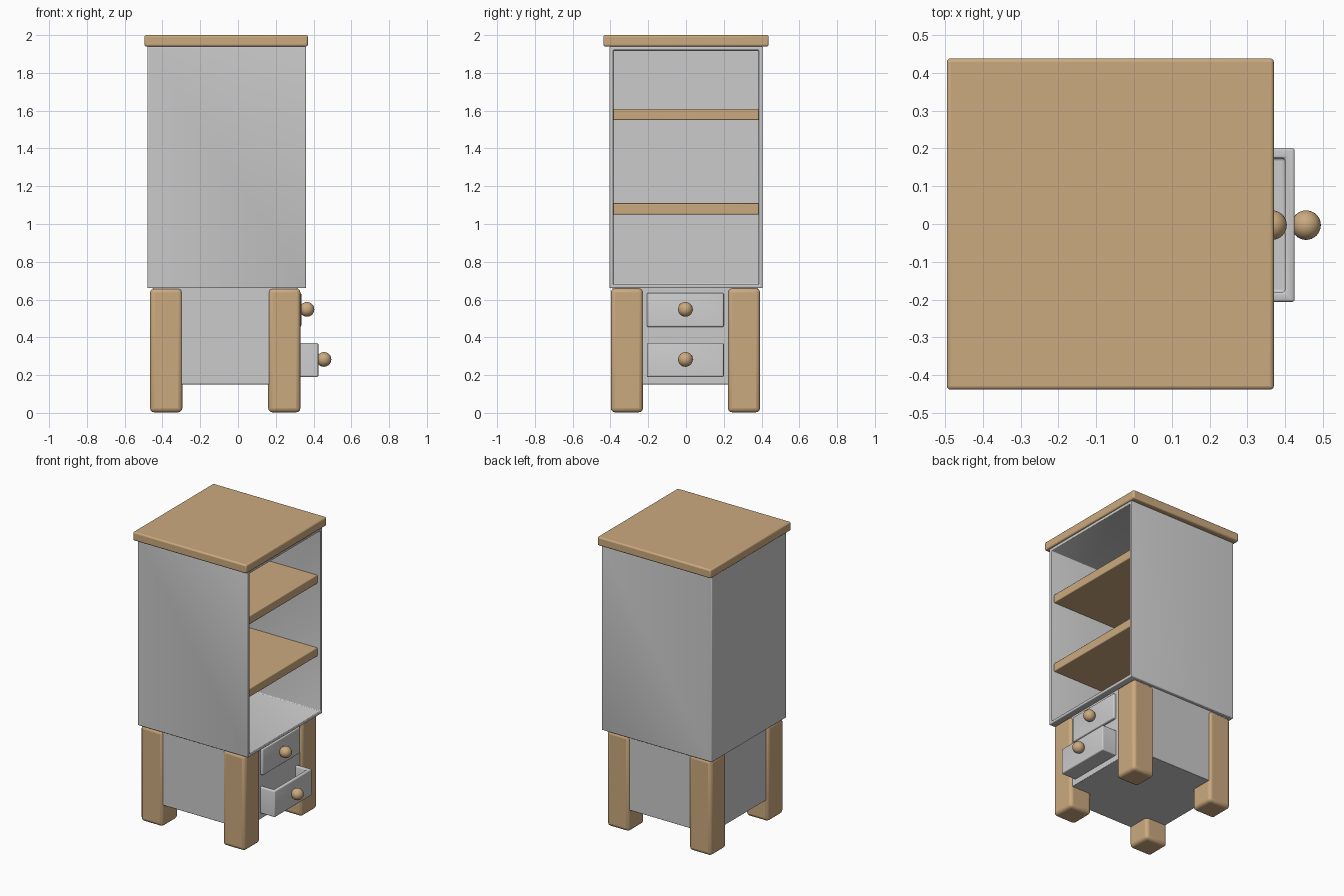
import bpy, bmesh
from mathutils import Vector

if "Cube" in bpy.data.objects:
    bpy.data.objects.remove(bpy.data.objects["Cube"])

wood = bpy.data.materials.new("wood")
wood.diffuse_color = (0.60, 0.40, 0.21, 1)
wood.use_nodes = True
wood.node_tree.nodes["Principled BSDF"].inputs["Base Color"].default_value = wood.diffuse_color
YC = -0.003  # centre line of legs and drawers


def finish(obj, bevel, segments=3):
    if bevel:
        b = obj.modifiers.new("bevel", 'BEVEL')
        b.width = bevel
        b.segments = segments
        b.limit_method = 'ANGLE'
    bpy.context.view_layer.objects.active = obj
    bpy.ops.object.select_all(action='DESELECT')
    obj.select_set(True)
    bpy.ops.object.shade_smooth_by_angle()


def box(name, x, y, z, bevel=0.0, mat=None, open_dir=None, wall=0.02):
    """Box from ranges; open_dir removes that face and gives the rest thickness."""
    bm = bmesh.new()
    bmesh.ops.create_cube(bm, size=1)
    for v in bm.verts:
        v.co = Vector([(a + b) / 2 + c * (b - a) for c, (a, b) in zip(v.co, (x, y, z))])
    bm.normal_update()
    if open_dir:
        d = Vector(open_dir)
        gone = [f for f in bm.faces if f.normal.dot(d) > 0.9]
        bmesh.ops.delete(bm, geom=gone, context='FACES_ONLY')
    me = bpy.data.meshes.new(name)
    bm.to_mesh(me)
    bm.free()
    obj = bpy.data.objects.new(name, me)
    bpy.context.collection.objects.link(obj)
    if mat:
        me.materials.append(mat)
    if open_dir:
        s = obj.modifiers.new("wall", 'SOLIDIFY')
        s.thickness = wall
        s.offset = -1
        s.use_even_offset = True
    finish(obj, bevel)
    return obj


# Overhanging top board
box("top_board", (-0.495, 0.37), (-0.438, 0.438), (1.94, 2.0), 0.01, wood)

# Upper cabinet, open on the +x side, with two shelves
box("upper_cabinet", (-0.48, 0.36), (-0.405, 0.405), (0.66, 1.94), 0.005,
    open_dir=(1, 0, 0), wall=0.02)
for name, z in (("lower_shelf", 1.05), ("upper_shelf", 1.55)):
    box(name, (-0.465, 0.335), (-0.388, 0.388), (z, z + 0.06), 0.006, wood)

# Lower drawer case
box("drawer_case", (-0.45, 0.315), (YC - 0.385, YC + 0.385), (0.15, 0.665), 0.004)

# Four chunky legs
for xn, xr in (("left", (-0.465, -0.295)), ("right", (0.16, 0.33))):
    for yn, s in (("front", -1), ("back", 1)):
        yr = sorted((YC + s * 0.225, YC + s * 0.395))
        box(f"{yn}_{xn}_leg", xr, yr, (0.005, 0.662), 0.022, wood).location.z = -0.002

# Drawers with ball knobs, the lower one pulled out
for name, xf, z0, z1 in (("upper", 0.335, 0.455, 0.635), ("lower", 0.425, 0.19, 0.37)):
    box(name + "_drawer", (xf - 0.65, xf), (YC - 0.203, YC + 0.203), (z0, z1), 0.007,
        open_dir=(0, 0, 1), wall=0.026)
    bpy.ops.mesh.primitive_uv_sphere_add(segments=32, ring_count=16, radius=0.039,
                                         location=(xf + 0.03, YC, (z0 + z1) / 2 + 0.003))
    knob = bpy.context.object
    knob.name = name + "_knob"
    knob.data.materials.append(wood)
    finish(knob, 0)
